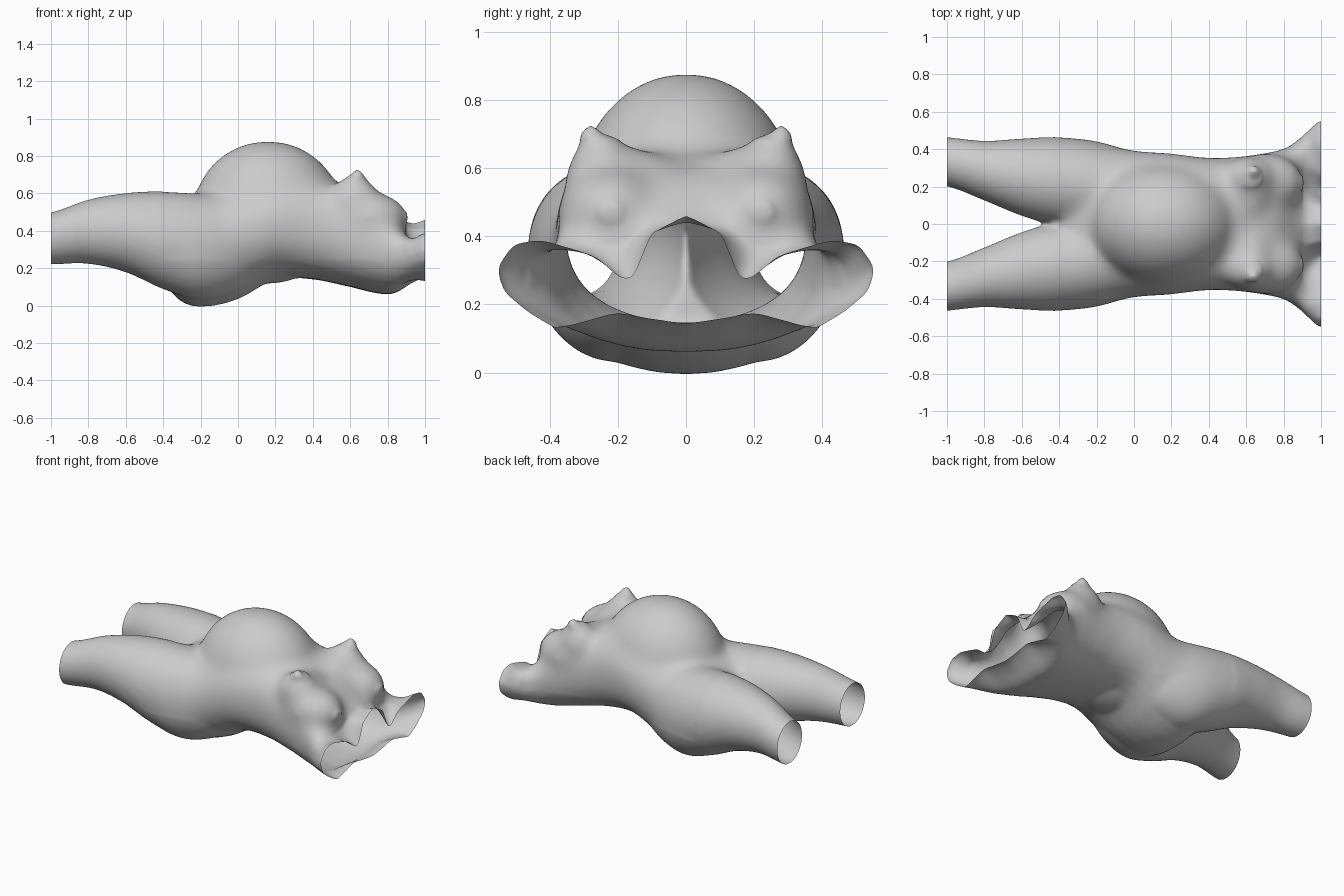
import bpy, bmesh
from math import sin, cos, pi, radians, copysign
from mathutils import Matrix

if "Cube" in bpy.data.objects:
    bpy.data.objects.remove(bpy.data.objects["Cube"])

grey = bpy.data.materials.new("plain grey")
grey.use_nodes = True
COLOUR = (0.6, 0.6, 0.6, 1)
grey.diffuse_color = COLOUR
grey.node_tree.nodes["Principled BSDF"].inputs["Base Color"].default_value = COLOUR

bm = bmesh.new()


def loft(rings):
    """Closed tube through rings of equal length."""
    loops = [[bm.verts.new(p) for p in ring] for ring in rings]
    n = len(loops[0])
    for a, b in zip(loops, loops[1:]):
        for i in range(n):
            j = (i + 1) % n
            bm.faces.new((a[i], a[j], b[j], b[i]))
    bm.faces.new(loops[0][::-1])
    bm.faces.new(loops[-1])


def ball(centre, radii):
    m = Matrix.Translation(centre) @ Matrix.Diagonal((*radii, 1))
    bmesh.ops.create_uvsphere(bm, u_segments=40, v_segments=24, radius=1, matrix=m)


def clamp(v):
    return min(max(v, 0), 1)


def power(v, e):
    return copysign(abs(v) ** e, v)


def sample(table, x):
    """Smooth curve through the rows of a table whose first column is x."""
    k = max(i for i in range(len(table) - 1) if table[i][0] <= x or i == 0)
    p0, p1, p2, p3 = (table[min(max(k + d, 0), len(table) - 1)] for d in (-1, 0, 1, 2))
    t = (x - p1[0]) / (p2[0] - p1[0])
    return [b + 0.5 * t * (c - a + t * (2 * a - 5 * b + 4 * c - d + t * (3 * (b - c) + d - a)))
            for a, b, c, d in zip(p0[1:], p1[1:], p2[1:], p3[1:])]


# Torso: x, half width, bottom, top, changing into the wavy chest rim
TORSO = [(-.44, .26, .15, .46), (-.3, .42, .02, .56), (-.18, .43, -.005, .61),
         (0, .395, .035, .7), (.2, .38, .14, .73), (.4, .355, .14, .71),
         (.6, .365, .1, .63), (.75, .39, .065, .58), (.85, .415, .06, .5),
         (.94, .45, .1, .41), (1, .5, .13, .42)]
RIM = [(0, .145), (.1, .16), (.2, .18), (.3, .15), (.38, .125), (.47, .18), (.54, .24), (.56, .31),
       (.51, .38), (.43, .395), (.35, .37), (.26, .34), (.19, .27), (.155, .26), (.1, .41), (0, .465)]


def torso_ring(x):
    w, low, high = sample(TORSO, min(x, 1))
    t = clamp((x - .78) / .22) ** 1.8
    e = 1 - .17 * clamp(x / .4)
    half = []
    for i, (ry, rz) in enumerate(RIM):
        a = pi * i / (len(RIM) - 1) - pi / 2
        y = w * power(cos(a), e)
        z = (low + high) / 2 + (high - low) / 2 * power(sin(a), e)
        half.append((y + (ry - y) * t, z + (rz - z) * t))
    pts = half + [(-y, z) for y, z in half[-2:0:-1]]
    return [(x, y, z) for y, z in pts]


loft([torso_ring(-.44 + .02 * i) for i in range(76)])

# Legs: x, centre y, centre z, half width, half height
LEG = [(-1.08, .34, .355, .13, .135), (-1, .332, .36, .132, .14), (-.8, .285, .395, .16, .172),
       (-.6, .25, .39, .207, .212), (-.4, .225, .35, .24, .262), (-.2, .205, .315, .24, .285),
       (0, .18, .33, .2, .25), (.2, .14, .36, .13, .16)]
for side in (1, -1):
    rings = []
    for i in range(64):
        x = -1.08 + .02 * i
        cy, cz, ry, rz = sample(LEG, x)
        rings.append([(x, side * (cy + ry * cos(a)), cz + rz * sin(a))
                      for a in (radians(10 * k) for k in range(36))])
    loft(rings)

    # Breast: outer lobe, inner slope, upper chest and small tip
    ball((.62, side * .245, .555), (.14, .115, .145))
    ball((.61, side * .16, .535), (.14, .16, .125))
    ball((.7, side * .22, .47), (.21, .16, .14))
    ball((.64, side * .28, .69), (.035, .035, .04))

# Rounded belly
ball((.16, 0, .5), (.4, .33, .382))

bmesh.ops.recalc_face_normals(bm, faces=bm.faces)
mesh = bpy.data.meshes.new("torso")
bm.to_mesh(mesh)
bm.free()
body = bpy.data.objects.new("torso", mesh)
bpy.context.collection.objects.link(body)

# Fuse the parts into one soft skin
remesh = body.modifiers.new("fuse", 'REMESH')
remesh.mode = 'VOXEL'
remesh.voxel_size = .014
soften = body.modifiers.new("soften", 'SMOOTH')
soften.factor = .5
soften.iterations = 14
skin = bpy.data.meshes.new_from_object(
    body.evaluated_get(bpy.context.evaluated_depsgraph_get()))
body.modifiers.clear()

# Blend belly and chest further, keeping the tips and the rim crisp
bm = bmesh.new()
bm.from_mesh(skin)
blend = [v for v in bm.verts if -.4 < v.co.x < .9 and v.co.z > .25
         and not (abs(v.co.x - .64) < .05 and v.co.z > .68)]
for _ in range(40):
    bmesh.ops.smooth_vert(bm, verts=blend, factor=.5,
                          use_axis_x=True, use_axis_y=True, use_axis_z=True)

# Slice both ends open
for x in (1, -1):
    bmesh.ops.bisect_plane(bm, geom=bm.verts[:] + bm.edges[:] + bm.faces[:],
                           plane_co=(x, 0, 0), plane_no=(x, 0, 0), clear_outer=True)
bm.to_mesh(skin)
bm.free()
body.data = skin
skin.materials.clear()
skin.materials.append(grey)
for p in skin.polygons:
    p.use_smooth = True
    p.material_index = 0
